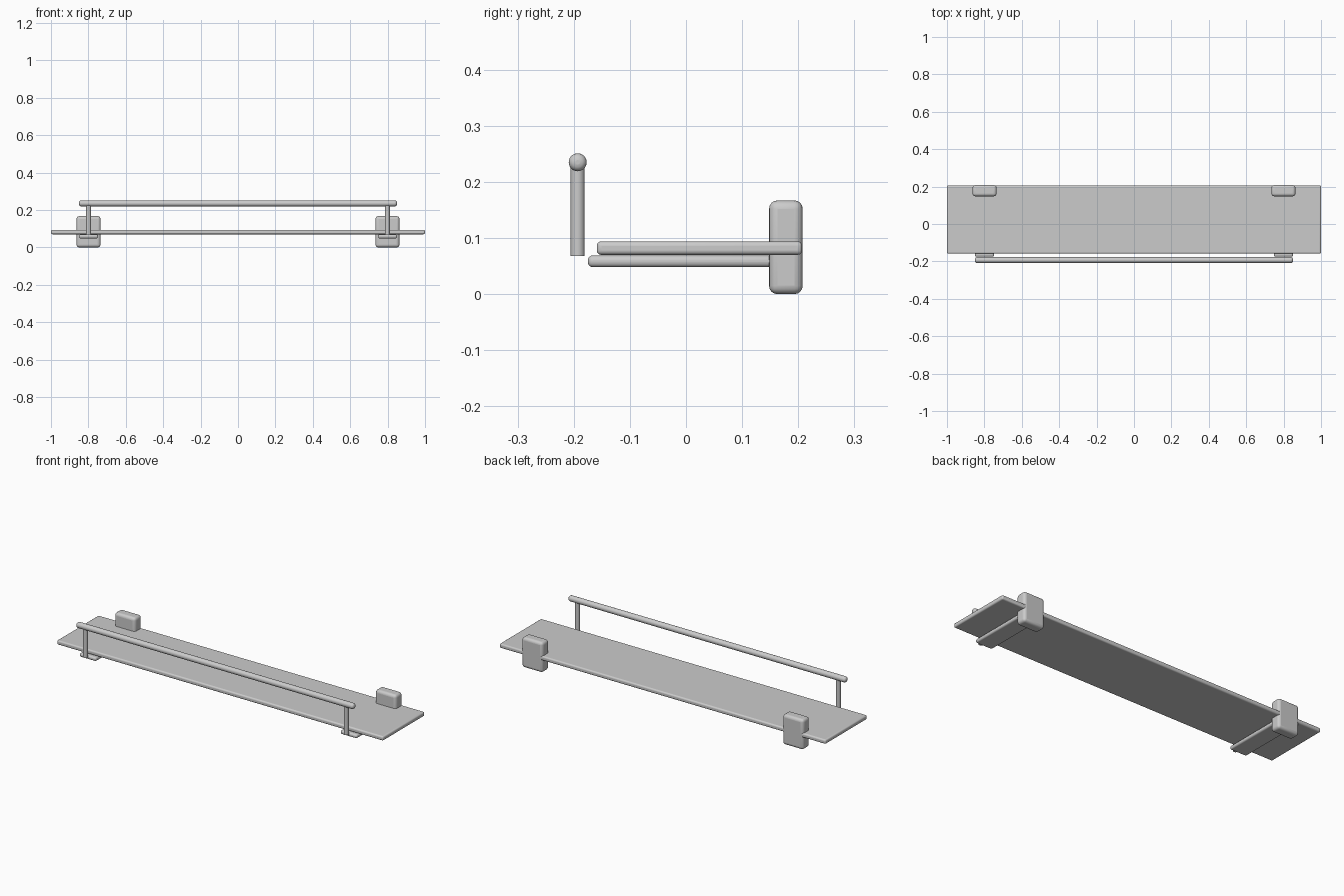
import bpy, math

if "Cube" in bpy.data.objects:
    bpy.data.objects.remove(bpy.data.objects["Cube"])


def finish(ob, bevel, segments=4):
    """Round the edges and smooth the shading."""
    if bevel:
        m = ob.modifiers.new("Bevel", 'BEVEL')
        m.width = bevel
        m.segments = segments
        m.limit_method = 'ANGLE'
        m.angle_limit = math.radians(40)
    bpy.ops.object.shade_smooth_by_angle(angle=math.radians(35))
    return ob


def box(name, lo, hi, bevel):
    centre = [(a + b) / 2 for a, b in zip(lo, hi)]
    bpy.ops.mesh.primitive_cube_add(size=1, location=centre)
    ob = bpy.context.object
    ob.name = name
    ob.scale = [b - a for a, b in zip(lo, hi)]
    bpy.ops.object.transform_apply(location=False, rotation=False, scale=True)
    return finish(ob, bevel)


def rod(name, centre, radius, length, bevel=0, rotation=(0, 0, 0)):
    bpy.ops.mesh.primitive_cylinder_add(vertices=32, radius=radius, depth=length,
                                        location=centre, rotation=rotation)
    ob = bpy.context.object
    ob.name = name
    return finish(ob, bevel)


# Shelf board
box("shelf", (-1, -0.159, 0.07), (1, 0.207, 0.094), 0.008)

# Guard rail with rounded ends
rail_y, rail_z = -0.193, 0.235
rod("guard_rail", (0, rail_y, rail_z), 0.016, 1.7, 0.012, (0, math.pi / 2, 0))

for side, s in (("left", -1), ("right", 1)):
    x = 0.799 * s
    # Wall bracket block
    box(f"{side}_wall_bracket", (x - 0.064, 0.148, 0.0), (x + 0.064, 0.208, 0.167), 0.015)
    # Support arm under the shelf
    box(f"{side}_support_arm", (x - 0.051, -0.175, 0.048), (x + 0.051, 0.16, 0.069), 0.009)
    # Rail post
    bottom = 0.068
    rod(f"{side}_rail_post", (x, rail_y, (bottom + rail_z) / 2), 0.0125, rail_z - bottom)
